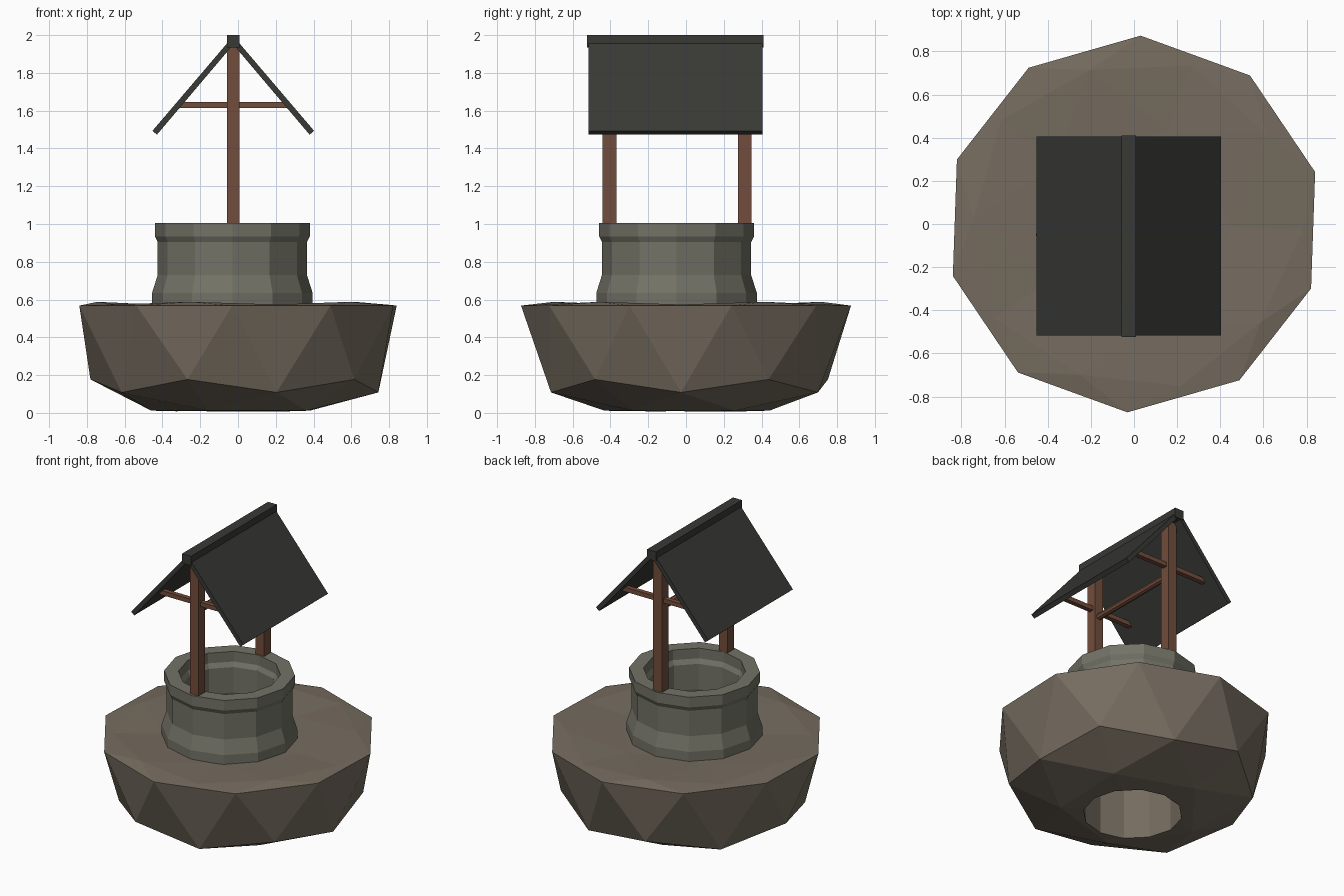
import bpy, bmesh, math
from mathutils import Matrix

if "Cube" in bpy.data.objects:
    bpy.data.objects.remove(bpy.data.objects["Cube"])

CX, CY = -0.03, -0.05      # well axis


def material(name, rgb):
    m = bpy.data.materials.new(name)
    m.diffuse_color = (*rgb, 1)
    m.use_nodes = True
    m.node_tree.nodes["Principled BSDF"].inputs["Base Color"].default_value = m.diffuse_color
    return m


EARTH = material("earth", (0.18, 0.15, 0.115))
STONE = material("stone", (0.17, 0.17, 0.135))
WOOD = material("wood", (0.17, 0.075, 0.045))
SLATE = material("slate", (0.04, 0.04, 0.036))


def finish(bm, name, mat):
    bmesh.ops.recalc_face_normals(bm, faces=bm.faces)
    me = bpy.data.meshes.new(name)
    bm.to_mesh(me)
    bm.free()
    ob = bpy.data.objects.new(name, me)
    bpy.context.collection.objects.link(ob)
    if mat:
        me.materials.append(mat)
    return ob


def box(name, lo, hi, mat):
    bm = bmesh.new()
    bmesh.ops.create_cube(bm, size=1)
    for v in bm.verts:
        v.co = [(a + b) / 2 + c * (b - a) for a, b, c in zip(lo, hi, v.co)]
    return finish(bm, name, mat)


def cylinder(name, r, depth, sides, matrix, mat):
    bm = bmesh.new()
    bmesh.ops.create_cone(bm, cap_ends=True, segments=sides, radius1=r,
                          radius2=r, depth=depth, matrix=matrix)
    return finish(bm, name, mat)


def ring(name, profile, sides, mat):
    """Closed (radius, z) profile turned round the well axis."""
    bm = bmesh.new()
    rows = []
    for i in range(sides):
        a = math.tau * i / sides
        rows.append([bm.verts.new((CX + r * math.cos(a), CY + r * math.sin(a), z))
                     for r, z in profile])
    n = len(profile)
    for i in range(sides):
        p, q = rows[i], rows[(i + 1) % sides]
        for j in range(n):
            k = (j + 1) % n
            bm.faces.new((p[j], q[j], q[k], p[k]))
    return finish(bm, name, mat)


# Ground mound: icosphere with top and bottom flattened
bm = bmesh.new()
bmesh.ops.create_icosphere(bm, subdivisions=2, radius=0.874,
                           matrix=Matrix.Rotation(math.radians(-2), 4, 'Z'))
for v in bm.verts:
    z = v.co.z
    if z > 0.6:
        v.co.z = 0.57
    elif z > 0.42:
        v.co.z = 0.588
    elif z > 0.2:
        v.co.z = 0.574
    elif z < -0.8:
        v.co.z = 0.0
    elif z < -0.6:
        v.co.z = 0.012
    else:
        v.co.z = z + 0.568
mound = finish(bm, "ground_mound", EARTH)

# Shaft bored through the mound
cutter = cylinder("shaft_cutter", 0.31, 2, 12,
                  Matrix.Translation((CX, CY, 0.3)), EARTH)
cutter.hide_render = True
mod = mound.modifiers.new("shaft", 'BOOLEAN')
mod.operation, mod.solver, mod.object = 'DIFFERENCE', 'EXACT', cutter
bpy.context.view_layer.objects.active = mound
bpy.ops.object.modifier_apply(modifier=mod.name)
bpy.data.objects.remove(cutter)

# Stone wall with flared foot and lip
ring("well_wall", [(0.425, 0.55), (0.425, 0.635), (0.395, 0.73), (0.395, 0.905),
                   (0.41, 0.935), (0.41, 1.005), (0.32, 1.005), (0.32, 0.935),
                   (0.302, 0.905), (0.302, 0.73), (0.325, 0.635), (0.325, 0.55)],
     12, STONE)

# Posts with a roof brace through each
RX = -0.025
for side, y in (("front", -0.405), ("back", 0.31)):
    box(side + "_post", (RX - 0.033, y - 0.036, 1.0), (RX + 0.033, y + 0.036, 1.95), WOOD)
    box(side + "_brace", (RX - 0.285, y - 0.016, 1.615), (RX + 0.285, y + 0.016, 1.645), WOOD)

# Round winding bar between the posts
cylinder("winding_bar", 0.022, 0.70, 8,
         Matrix.Translation((RX, -0.0475, 1.57)) @ Matrix.Rotation(math.pi / 2, 4, 'X'), WOOD)

# Pitched roof slabs and ridge cap
for side, s in (("left", -1), ("right", 1)):
    bm = bmesh.new()
    section = [(0.0, 1.995), (0.428, 1.493), (0.404, 1.473), (0.0, 1.95)]
    face = bm.faces.new([bm.verts.new((RX + s * x, -0.517, z)) for x, z in section])
    ext = bmesh.ops.extrude_face_region(bm, geom=[face])
    for v in ext["geom"]:
        if isinstance(v, bmesh.types.BMVert):
            v.co.y = 0.405
    finish(bm, side + "_roof_slab", SLATE)
box("ridge_cap", (RX - 0.034, -0.525, 1.935), (RX + 0.034, 0.411, 2.0), SLATE)
